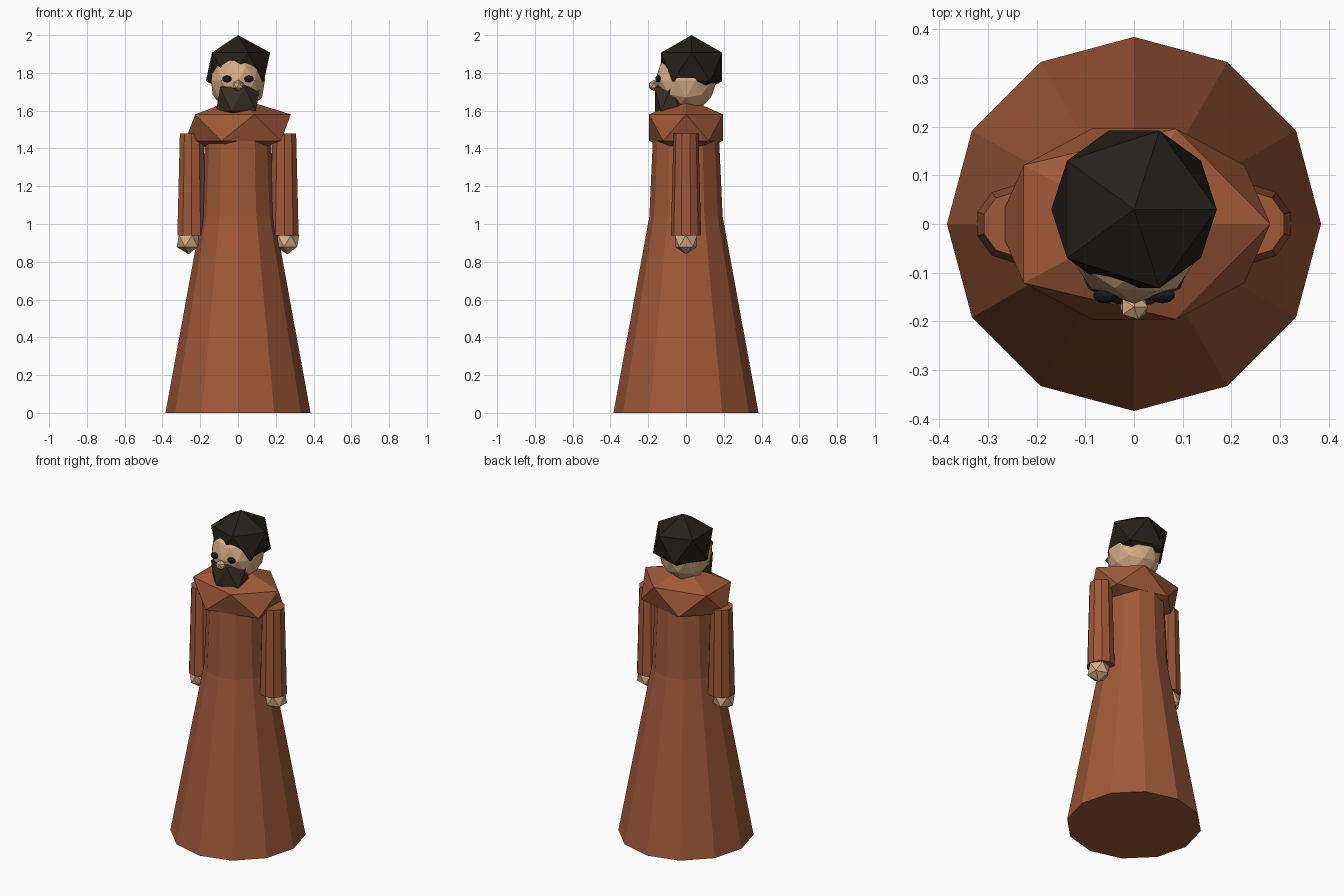
import bpy
from math import pi, sin, cos

if "Cube" in bpy.data.objects:
    bpy.data.objects.remove(bpy.data.objects["Cube"])


def material(name, rgb):
    m = bpy.data.materials.new(name)
    m.diffuse_color = (*rgb, 1)
    m.use_nodes = True
    m.node_tree.nodes["Principled BSDF"].inputs["Base Color"].default_value = m.diffuse_color
    return m


ROBE = material("rust_cloth", (0.35, 0.10, 0.04))
SKIN = material("skin", (0.68, 0.42, 0.24))
HAIR = material("dark_hair", (0.018, 0.014, 0.010))
BEARD = material("brown_hair", (0.045, 0.030, 0.018))
EYE = material("eye_black", (0.01, 0.01, 0.01))


def ball(name, loc, radii, mat, detail=1):
    """Faceted icosphere with separate radii."""
    bpy.ops.mesh.primitive_ico_sphere_add(subdivisions=detail, radius=1, location=loc)
    o = bpy.context.object
    o.name = name
    o.scale = radii
    o.data.materials.append(mat)
    return o


def lathe(name, profile, sides, mat, x=0):
    """Capped faceted turning from (radius, z) points, first corner on +y."""
    verts, faces = [], []
    for r, z in profile:
        for i in range(sides):
            a = 2 * pi * i / sides
            verts.append((r * sin(a), r * cos(a), z))
    for k in range(len(profile) - 1):
        for i in range(sides):
            j = (i + 1) % sides
            b, t = k * sides, (k + 1) * sides
            faces.append((b + j, b + i, t + i, t + j))
    faces.append(tuple(range(sides)))
    faces.append(tuple(reversed(range(len(verts) - sides, len(verts)))))
    me = bpy.data.meshes.new(name)
    me.from_pydata(verts, [], faces)
    me.materials.append(mat)
    o = bpy.data.objects.new(name, me)
    o.location.x = x
    bpy.context.collection.objects.link(o)
    return o


# Robe and cowl
lathe("robe", [(0.384, 0), (0.194, 1.04), (0.173, 1.5)], 12, ROBE)
ball("cowl", (0, 0, 1.51), (0.313, 0.23, 0.157), ROBE)

# Head, hair and beard
ball("head", (0, 0, 1.76), (0.15, 0.163, 0.17), SKIN, 2)
ball("hair", (0, 0.03, 1.832), (0.19, 0.19, 0.168), HAIR)
ball("beard", (0, -0.08, 1.66), (0.13, 0.10, 0.14), BEARD)
ball("nose", (0, -0.17, 1.733), (0.032, 0.03, 0.03), SKIN)

# Sleeves, hands and eyes on both sides
for side, s in (("left", -1), ("right", 1)):
    lathe(side + "_sleeve", [(0.08, 0.94), (0.066, 1.48)], 10, ROBE, s * 0.245)
    ball(side + "_hand", (s * 0.262, 0, 0.91), (0.07, 0.07, 0.07), SKIN)
    ball(side + "_eye", (s * 0.058, -0.147, 1.768), (0.026, 0.016, 0.018), EYE, 2)
